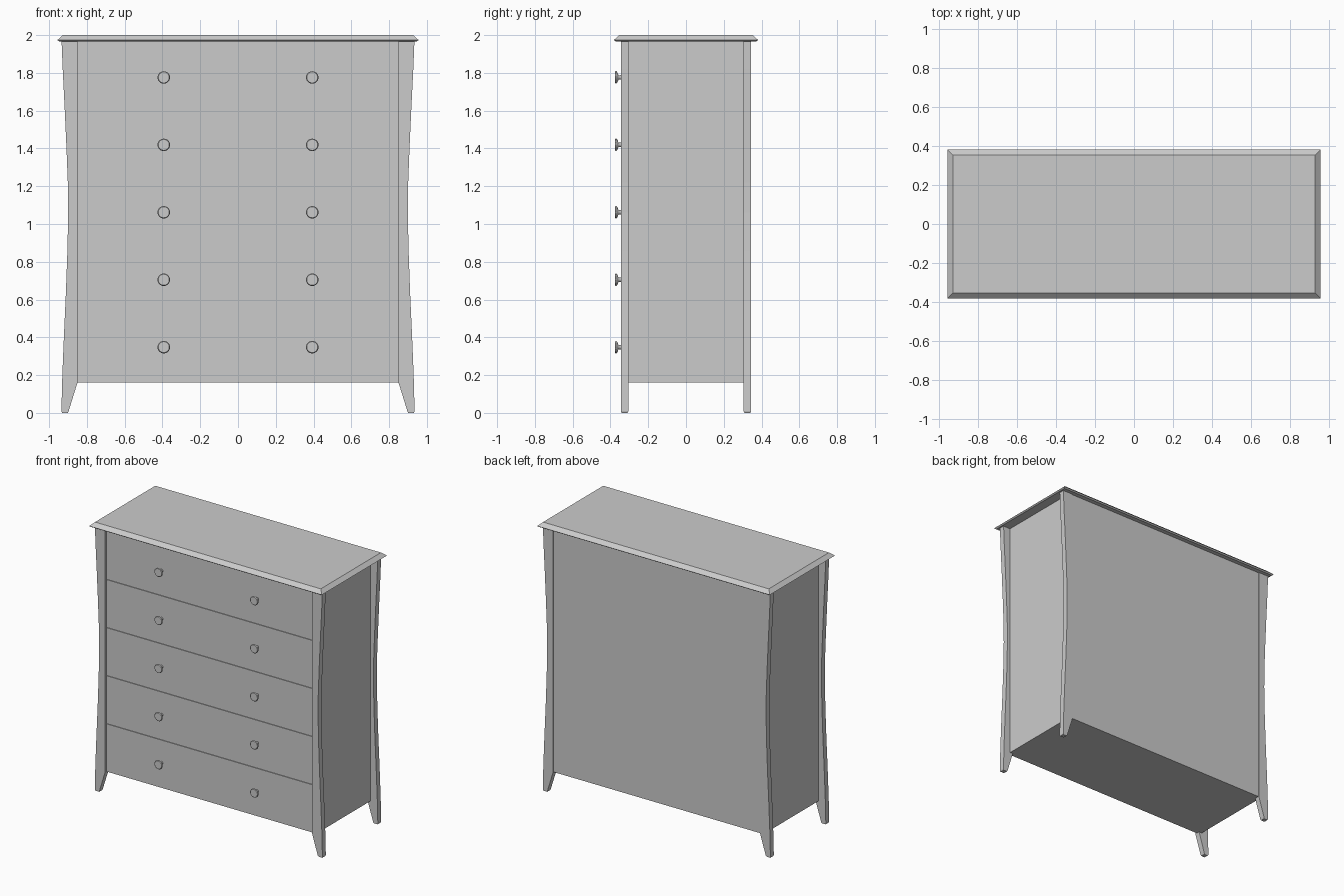
import bpy, bmesh, math
from mathutils import Matrix

if "Cube" in bpy.data.objects:
    bpy.data.objects.remove(bpy.data.objects["Cube"])


def finish(name, bm):
    bmesh.ops.recalc_face_normals(bm, faces=bm.faces)
    me = bpy.data.meshes.new(name)
    bm.to_mesh(me)
    bm.free()
    ob = bpy.data.objects.new(name, me)
    bpy.context.collection.objects.link(ob)
    return ob


def box(name, x, y, z):
    bm = bmesh.new()
    bmesh.ops.create_cube(bm, size=1)
    for v in bm.verts:
        for i, (lo, hi) in enumerate((x, y, z)):
            v.co[i] = lo if v.co[i] < 0 else hi
    return finish(name, bm)


def leg(name, sx, sy):
    # curved outer edge, straight inner edge, tapered foot
    outer = [(0.931, 0), (0.935, 0.008), (0.930, 0.2), (0.921, 0.42), (0.911, 0.64),
             (0.903, 0.86), (0.899, 1.06), (0.901, 1.22), (0.908, 1.4),
             (0.918, 1.62), (0.928, 1.82), (0.934, 1.966)]
    inner = [(0.85, 1.966), (0.85, 0.16), (0.897, 0.008), (0.901, 0)]
    bm = bmesh.new()
    face = bm.faces.new([bm.verts.new((sx * x, sy * 0.305, z)) for x, z in outer + inner])
    ext = bmesh.ops.extrude_face_region(bm, geom=[face])
    for v in ext["geom"]:
        if isinstance(v, bmesh.types.BMVert):
            v.co.y = sy * (0.341 if v.co.z < 0.004 else 0.345)
    for v in bm.verts:
        if v.co.z < 0.004 and abs(v.co.y) < 0.31:
            v.co.y = sy * 0.309
    return finish(name, bm)


def knob(name, x, z, y):
    # turned profile: (radius, distance out from drawer face)
    profile = [(0.012, 0), (0.011, 0.022), (0.026, 0.028), (0.033, 0.034), (0.033, 0.037), (0.029, 0.041)]
    n = 24
    bm = bmesh.new()
    rings = [[bm.verts.new((x + r * math.cos(2 * math.pi * i / n), y - d,
                            z + r * math.sin(2 * math.pi * i / n))) for i in range(n)]
             for r, d in profile]
    for a, b in zip(rings, rings[1:]):
        for i in range(n):
            j = (i + 1) % n
            bm.faces.new((a[i], a[j], b[j], b[i])).smooth = True
    bm.faces.new(rings[0])
    bm.faces.new(rings[-1])
    return finish(name, bm)


# carcass: frame between the legs plus recessed side panels
box("carcass", (-0.85, 0.85), (-0.33, 0.34), (0.16, 1.966))
for side, s in (("left", -1), ("right", 1)):
    xs = sorted((s * 0.84, s * 0.875))
    box(side + "_side_panel", xs, (-0.305, 0.305), (0.16, 1.966))
    leg("front_" + side + "_leg", s, -1)
    leg("back_" + side + "_leg", s, 1)

# top slab with sloped edge
bm = bmesh.new()
loops = []
for x, y, z in ((0.945, 0.372, 1.966), (0.956, 0.382, 1.974), (0.927, 0.353, 2.0)):
    loops.append([bm.verts.new((a * x, b * y, z)) for a, b in ((-1, -1), (1, -1), (1, 1), (-1, 1))])
for a, b in zip(loops, loops[1:]):
    for i in range(4):
        j = (i + 1) % 4
        bm.faces.new((a[i], a[j], b[j], b[i]))
bm.faces.new(loops[0])
bm.faces.new(loops[-1])
finish("top", bm)

# five drawers, two knobs each
for i in range(5):
    zc = 0.348 + 0.357 * i
    box(f"drawer_{i + 1}", (-0.845, 0.845), (-0.335, -0.32), (zc - 0.169, zc + 0.169))
    for side, s in (("left", -1), ("right", 1)):
        knob(f"drawer_{i + 1}_{side}_knob", s * 0.393, zc, -0.335)
